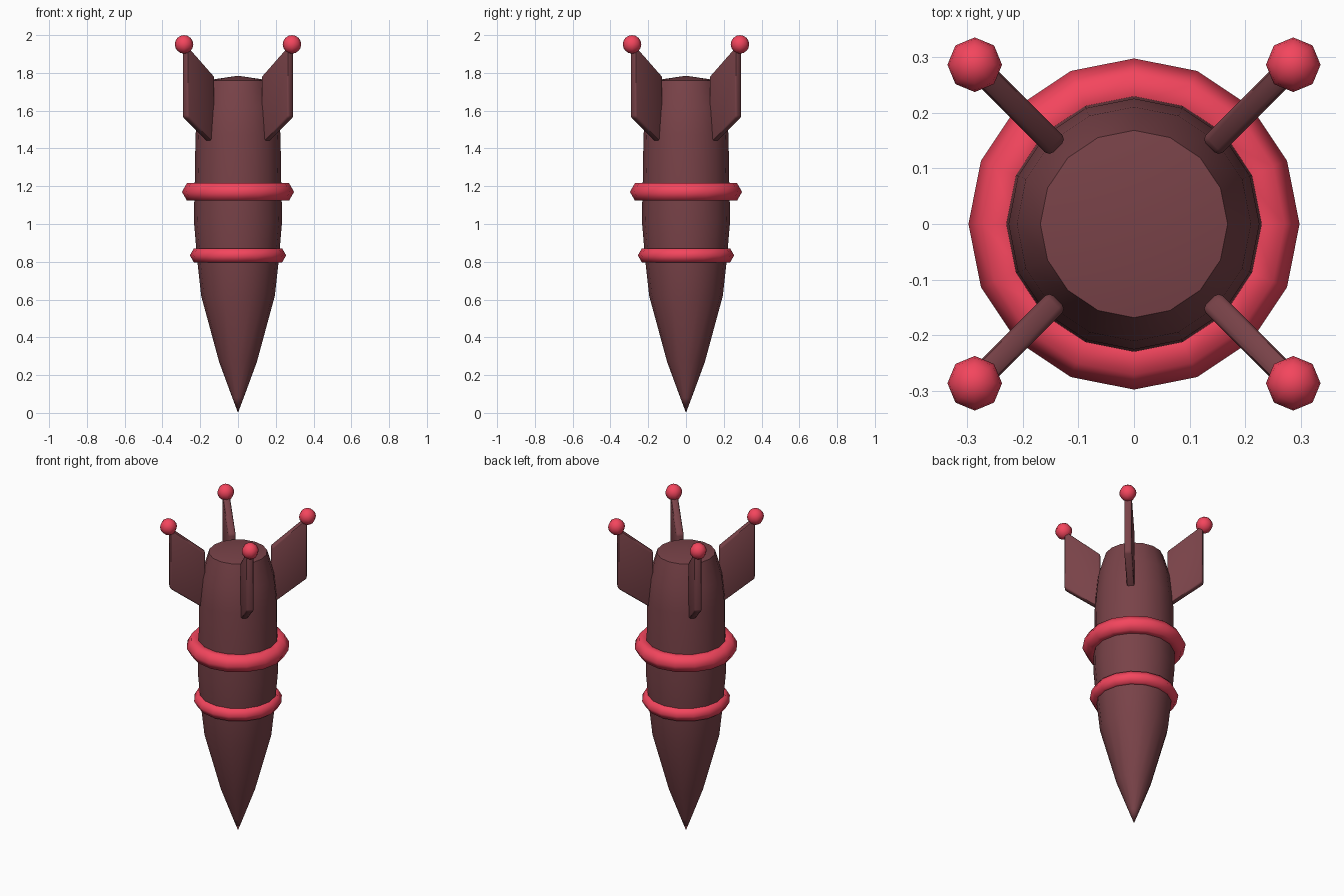
import bpy, bmesh, math
from mathutils import Matrix, Vector

if "Cube" in bpy.data.objects:
    bpy.data.objects.remove(bpy.data.objects["Cube"])


def material(name, rgb):
    m = bpy.data.materials.new(name)
    m.diffuse_color = (*rgb, 1)
    m.use_nodes = True
    m.node_tree.nodes["Principled BSDF"].inputs["Base Color"].default_value = m.diffuse_color
    return m


DARK = material("dark_maroon", (0.19, 0.055, 0.065))
RED = material("bright_red", (0.9, 0.06, 0.11))


def finish(bm, name, mat, angle=40):
    bmesh.ops.recalc_face_normals(bm, faces=bm.faces)
    me = bpy.data.meshes.new(name)
    bm.to_mesh(me)
    bm.free()
    ob = bpy.data.objects.new(name, me)
    bpy.context.collection.objects.link(ob)
    me.materials.append(mat)
    bpy.ops.object.select_all(action='DESELECT')
    ob.select_set(True)
    bpy.context.view_layer.objects.active = ob
    bpy.ops.object.shade_smooth_by_angle(angle=math.radians(angle))
    return ob


def lathe(name, profile, mat, closed=False, sides=16, angle=40):
    bm = bmesh.new()
    verts = [bm.verts.new((r, 0, z)) for r, z in profile]
    pairs = list(zip(verts, verts[1:]))
    if closed:
        pairs.append((verts[-1], verts[0]))
    edges = [bm.edges.new(p) for p in pairs]
    bmesh.ops.spin(bm, geom=verts + edges, axis=(0, 0, 1), cent=(0, 0, 0),
                   angle=math.tau, steps=sides, use_duplicate=False)
    bmesh.ops.remove_doubles(bm, verts=bm.verts, dist=1e-4)
    return finish(bm, name, mat, angle)


# Pointed body with a shallow cap
lathe("body", [(0, 0), (0.03, 0.08), (0.1, 0.27), (0.195, 0.62), (0.215, 0.8),
               (0.234, 1.02), (0.229, 1.22), (0.225, 1.47), (0.21, 1.62),
               (0.168, 1.76), (0, 1.785)], DARK)

# Two rings with six-sided cross-sections
for name, z, major, minor in (("upper_ring", 1.17, 0.243, 0.054),
                              ("lower_ring", 0.834, 0.212, 0.043)):
    section = [(major + minor * math.cos(k * math.pi / 3),
                z + minor * math.sin(k * math.pi / 3)) for k in range(6)]
    lathe(name, section, RED, closed=True, angle=70)

# Four diagonal fins, each tipped with a ball
FIN = [(0.193, 1.42), (0.398, 1.565), (0.398, 1.945), (0.193, 1.78)]
THICK = 0.044
for i in range(4):
    turn = Matrix.Rotation(math.radians(45 + 90 * i), 4, 'Z')
    bm = bmesh.new()
    face = bm.faces.new([bm.verts.new((r, -THICK / 2, z)) for r, z in FIN])
    out = bmesh.ops.extrude_face_region(bm, geom=[face])
    bmesh.ops.translate(bm, vec=(0, THICK, 0),
                        verts=[v for v in out["geom"] if isinstance(v, bmesh.types.BMVert)])
    bmesh.ops.recalc_face_normals(bm, faces=bm.faces)
    bmesh.ops.bevel(bm, geom=bm.edges[:], offset=0.011, segments=2,
                    profile=0.5, affect='EDGES')
    bmesh.ops.transform(bm, matrix=turn, verts=bm.verts)
    finish(bm, f"fin_{i + 1}", DARK)

    bm = bmesh.new()
    bmesh.ops.create_uvsphere(bm, u_segments=8, v_segments=8, radius=0.049)
    bmesh.ops.translate(bm, verts=bm.verts,
                        vec=turn @ Vector((0.404, 0, 1.951)))
    finish(bm, f"fin_ball_{i + 1}", RED, 70)
